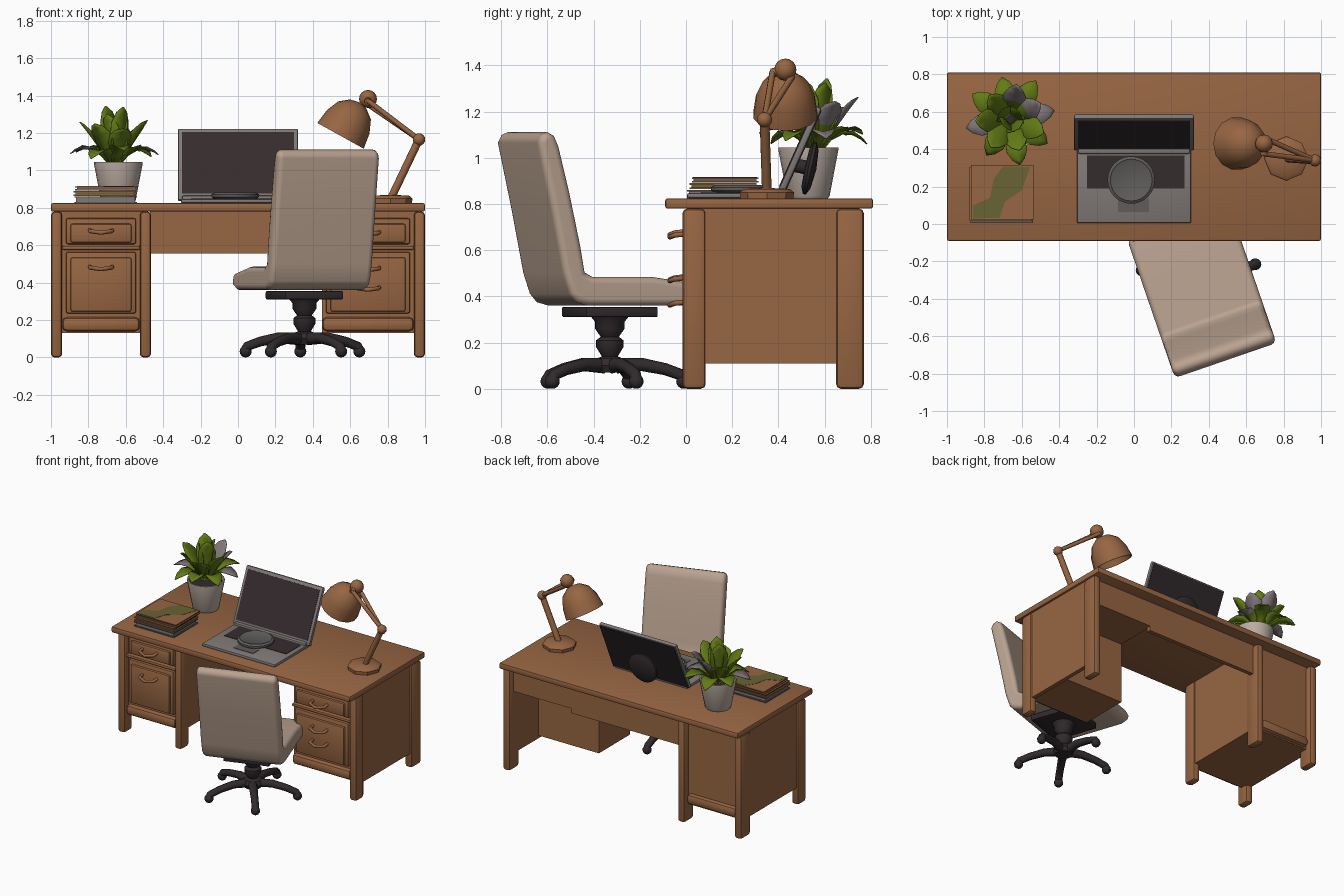
import bpy, bmesh, math
from math import sin, cos, pi, radians
from mathutils import Matrix, Vector

if "Cube" in bpy.data.objects:
    bpy.data.objects.remove(bpy.data.objects["Cube"])


def material(name, rgb):
    m = bpy.data.materials.new(name)
    m.use_nodes = True
    m.diffuse_color = (*rgb, 1)
    m.node_tree.nodes["Principled BSDF"].inputs["Base Color"].default_value = (*rgb, 1)
    return m


WOOD = material("wood", (.31, .132, .055))
BEIGE = material("beige_leather", (.49, .365, .28))
BLACK = material("black_plastic", (.030, .023, .026))
GLASS = material("dark_screen", (.036, .025, .027))
GREY = material("grey_metal", (.215, .192, .183))
DARK = material("dark_grey", (.115, .107, .105))
GREEN = material("leaf_green", (.125, .20, .008))
PALE = material("pale_leaf", (.23, .19, .195))
POT = material("clay_white", (.50, .415, .36))
OLIVE = material("olive_print", (.14, .125, .035))


def finish(name, bm, mat, matrix=None, angle=40):
    bmesh.ops.recalc_face_normals(bm, faces=bm.faces)
    me = bpy.data.meshes.new(name)
    bm.to_mesh(me)
    bm.free()
    ob = bpy.data.objects.new(name, me)
    bpy.context.scene.collection.objects.link(ob)
    me.materials.append(mat)
    if matrix:
        ob.matrix_world = matrix
    for p in me.polygons:
        p.use_smooth = True
    me.set_sharp_from_angle(angle=radians(angle))
    return ob


def box(name, x, y, z, mat, bevel=0, matrix=None):
    """Box between (min, max) pairs on each axis."""
    bm = bmesh.new()
    bmesh.ops.create_cube(bm, size=1)
    for v in bm.verts:
        v.co = [(a + b) / 2 + c * (b - a) for (a, b), c in zip((x, y, z), v.co)]
    if bevel:
        bmesh.ops.bevel(bm, geom=bm.edges[:], offset=bevel, segments=2,
                        profile=.5, affect='EDGES')
    return finish(name, bm, mat, matrix)


def lathe(name, profile, mat, matrix=None, sides=16):
    """Revolve (radius, height) points around z."""
    bm = bmesh.new()
    vs = [bm.verts.new((r, 0, z)) for r, z in profile]
    es = [bm.edges.new(p) for p in zip(vs, vs[1:])]
    bmesh.ops.spin(bm, geom=vs + es, axis=(0, 0, 1), cent=(0, 0, 0),
                   steps=sides, angle=2 * pi)
    bmesh.ops.remove_doubles(bm, verts=bm.verts, dist=.0005)
    return finish(name, bm, mat, matrix)


def prism(name, outline, lo, hi, mat, matrix=None, bevel=0):
    """Extrude an outline along local z."""
    bm = bmesh.new()
    f = bm.faces.new([bm.verts.new((a, b, lo)) for a, b in outline])
    ext = bmesh.ops.extrude_face_region(bm, geom=[f])["geom"]
    caps = [f] + [g for g in ext if isinstance(g, bmesh.types.BMFace)]
    bmesh.ops.translate(bm, verts=[v for v in ext if isinstance(v, bmesh.types.BMVert)],
                        vec=(0, 0, hi - lo))
    if bevel:
        rim = list({e for c in caps for e in c.edges})
        bmesh.ops.bevel(bm, geom=rim, offset=bevel, segments=3, profile=.5, affect='EDGES')
    return finish(name, bm, mat, matrix, 50)


def tube(name, points, radius, mat, radii=None):
    cu = bpy.data.curves.new(name, 'CURVE')
    cu.dimensions = '3D'
    cu.bevel_depth, cu.bevel_resolution, cu.use_fill_caps = radius, 2, True
    sp = cu.splines.new('POLY')
    sp.points.add(len(points) - 1)
    for i, p in enumerate(points):
        sp.points[i].co = (*p, 1)
        sp.points[i].radius = radii[i] if radii else 1
    sp.use_smooth = True
    cu.materials.append(mat)
    ob = bpy.data.objects.new(name, cu)
    bpy.context.scene.collection.objects.link(ob)


def ball(name, loc, r, mat):
    bm = bmesh.new()
    bmesh.ops.create_uvsphere(bm, u_segments=12, v_segments=8, radius=r)
    finish(name, bm, mat, Matrix.Translation(loc))


# Desk top, legs and back apron
box("desk_top", (-1, 1), (-.09, .81), (.78, .825), WOOD, .01)
for side, x0 in (("left_outer", .94), ("right_outer", -1), ("right_inner", -.525)):
    box(side + "_front_leg", (x0, x0 + .06), (-.015, .085), (0, .78), WOOD, .02)
    box(side + "_back_leg", (x0, x0 + .06), (.65, .77), (0, .78), WOOD, .02)
box("apron", (-.47, .46), (.69, .72), (.555, .78), WOOD)

# Pedestals: one closed, one with a short lower drawer box
box("right_pedestal", (-.985, -.48), (.03, .72), (.13, .78), WOOD)
box("left_side_panel", (.955, .985), (.06, .67), (.11, .78), WOOD)
box("left_upper_drawer", (.45, .955), (.03, .72), (.59, .78), WOOD)
box("left_lower_drawer", (.45, .955), (.03, .40), (.13, .59), WOOD)
for side, x0, x1 in (("right", -.94, -.525), ("left", .45, .94)):
    box(side + "_front_rail", (x0, x1), (-.005, .06), (.14, .215), WOOD, .025)
    box(side + "_middle_rail", (x0, x1), (.0, .05), (.575, .597), WOOD, .008)
    for part, z0, z1 in (("upper", .605, .745), ("lower", .235, .565)):
        box(f"{side}_{part}_front", (x0 + .02, x1 - .02), (.005, .05), (z0, z1), WOOD, .012)
        box(f"{side}_{part}_panel", (x0 + .045, x1 - .045), (-.012, .02),
            (z0 + .01, z1 - .03), WOOD, .01)
    cx = (x0 + x1) / 2
    for z in (.675, .48) if side == "right" else (.665, .475, .37):
        tube(side + "_handle", [(cx - .06, 0, z + .006), (cx - .058, -.05, z),
                                (cx, -.07, z - .008), (cx + .058, -.05, z),
                                (cx + .06, 0, z + .006)], .011, WOOD)
box("right_back_rail", (-.94, -.525), (.69, .75), (.14, .215), WOOD, .025)

# Swivel chair
CHAIR = Matrix.Translation((.355, -.33, 0)) @ Matrix.Rotation(radians(19), 4, 'Z')
seat_profile = [(.35, .38), (.36, .41), (.34, .45), (.1, .485), (-.17, .485), (-.205, .505),
                (-.225, .62), (-.275, .85), (-.325, 1.05), (-.345, 1.095), (-.375, 1.112),
                (-.405, 1.10), (-.422, 1.065), (-.36, .78), (-.305, .5), (-.275, .41),
                (-.245, .375), (-.19, .36), (.1, .36), (.3, .36)]
# local axes of the profile: depth, height, then width
TURN = Matrix(((0, 0, 1, 0), (1, 0, 0, 0), (0, 1, 0, 0), (0, 0, 0, 1)))
seat = prism("chair_seat_and_back", seat_profile, -.29, .285, BEIGE, CHAIR @ TURN, .03)
seat.modifiers.new("even_shading", 'WEIGHTED_NORMAL').keep_sharp = True
box("seat_plate", (-.165, .165), (-.165, .165), (.31, .355), BLACK, .008, CHAIR)
lathe("chair_column", [(0, .07), (.06, .07), (.075, .10), (.06, .13), (.035, .14), (.06, .18),
                       (.06, .21), (.04, .225), (.065, .26), (.065, .29), (.09, .32),
                       (0, .32)], BLACK, CHAIR, 12)
for i in range(5):
    a = radians(21 + 72 * i)
    d = Vector((cos(a), sin(a), 0))
    c = Vector((.35, -.33, 0))
    tube("chair_foot", [c + d * r + Vector((0, 0, z)) for r, z in
                        ((.03, .10), (.14, .105), (.24, .085), (.31, .06), (.325, .035))],
         .026, BLACK, (1.3, 1.1, 1, 1, 1))
    ball("caster", c + d * .32 + Vector((0, 0, .032)), .032, BLACK)

# Laptop
box("laptop_base", (-.305, .305), (.005, .42), (.825, .848), GREY, .008)
box("keyboard", (-.25, .27), (.19, .365), (.846, .851), GLASS)
box("touchpad", (-.085, .08), (.065, .135), (.846, .851), DARK)
LID = Matrix.Translation((0, .405, .838)) @ Matrix.Rotation(radians(-24), 4, 'X')
box("laptop_lid", (-.322, .322), (-.015, .015), (0, .418), GREY, .01, LID)
box("laptop_screen", (-.3, .3), (-.018, -.012), (.035, .393), GLASS, 0, LID)
box("lid_back", (-.312, .312), (.012, .018), (.01, .408), BLACK, 0, LID)
box("laptop_hinge", (-.3, .3), (.375, .41), (.835, .865), GREY, .01)
lathe("keyboard_disc", [(0, 0), (.11, 0), (.127, .012), (.127, .026), (.112, .036),
                        (.105, .032), (0, .032)], DARK,
      Matrix.Translation((-.015, .235, .846)), 24)
lathe("lid_disc", [(0, -.07), (.03, -.07), (.03, -.02), (.085, -.018), (.115, -.005),
                   (.115, .008), (.085, .022), (0, .03)], BLACK,
      Matrix.Translation((-.015, .535, .955)) @ Matrix.Rotation(radians(-102), 4, 'X'), 24)

# Desk lamp
lathe("lamp_base", [(0, 0), (.115, 0), (.118, .025), (.10, .04), (0, .045)], WOOD,
      Matrix.Translation((.815, .35, .825)), 8)
elbow, head = Vector((.968, .34, 1.165)), Vector((.695, .43, 1.382))
tube("lamp_lower_arm", [(.82, .35, .855), elbow], .021, WOOD)
ball("lamp_elbow", elbow, .033, WOOD)
for dy, dz in ((-.055, -.01), (.03, -.03)):
    tube("lamp_upper_arm", [elbow, head + Vector((0, dy, dz))], .014, WOOD)
tube("lamp_head_pin", [head + Vector((0, -.06, -.015)), head], .02, WOOD)
ball("lamp_head_joint", head, .048, WOOD)
lathe("lamp_shade", [(0, .205), (.05, .195), (.10, .155), (.13, .085), (.142, 0), (.134, 0),
                     (.12, .08), (.09, .14), (0, .18)], WOOD,
      Matrix.Translation((.548, .43, 1.185)) @ Matrix.Rotation(radians(29), 4, 'Y'), 14)

# Potted plant
PLANT = Vector((-.64, .53, 0))
lathe("plant_pot", [(0, .825), (.085, .825), (.092, .835), (.13, 1.035), (.13, 1.045),
                    (.12, 1.045), (.115, 1.02), (0, 1.02)], POT, Matrix.Translation(PLANT), 20)
lathe("soil", [(.117, 1.02), (.11, 1.03), (0, 1.03)], BLACK, Matrix.Translation(PLANT), 12)


def leaf(azimuth, reach, top, bend, width, pale):
    """Folded pointed blade along a bent path; pale leaves have a lighter tip."""
    bm = bmesh.new()
    start, mid, tip = Vector((.02, 1.02)), Vector((reach * .5, bend)), Vector((reach, top))
    rows = []
    for t, w in ((0, .3), (.25, .6), (.5, .95), (.72, 1), (.9, .6), (1, .05)):
        p = start * (1 - t) ** 2 + mid * 2 * t * (1 - t) + tip * t * t
        h = width * w / 2
        rows.append([bm.verts.new((p.x - (.15 * h if s else 0), s * h, p.y + (.25 * h if s else 0)))
                     for s in (-1, 0, 1)])
    for i, (a, b) in enumerate(zip(rows, rows[1:])):
        for j in (0, 1):
            f = bm.faces.new((a[j], b[j], b[j + 1], a[j + 1]))
            f.material_index = int(pale and i > 1)
    ob = finish("leaf", bm, GREEN,
                Matrix.Translation(PLANT + Vector((-.02, .03, 0))) @ Matrix.Rotation(azimuth, 4, 'Z'))
    ob.data.materials.append(PALE)
    mod = ob.modifiers.new("thickness", 'SOLIDIFY')
    mod.thickness = .004


# rings of leaves: count, reach, tip height, bend height, width, turn, pale ones
for count, reach, top, bend, width, turn, pale in (
        (8, .24, 1.085, 1.17, .11, .2, (0, 4)),
        (7, .18, 1.245, 1.15, .12, .5, (0, 1)),
        (4, .06, 1.325, 1.15, .125, .75, ())):
    for i in range(count):
        wobble = .025 * sin(i * 2.3)
        leaf(turn + i * 2 * pi / count, reach + wobble * .4, top + wobble, bend, width, i in pale)

# Stack of books
for z, h, x, y, page, cover in ((.825, .036, -.875, .005, GREY, DARK),
                                (.864, .026, -.88, .015, OLIVE, WOOD),
                                (.893, .022, -.872, .025, DARK, WOOD)):
    w, d = .335, .29
    box("book_pages", (x + .01, x + w - .01), (y + .008, y + d - .01), (z + .002, z + h - .002), page)
    box("book_lower_cover", (x, x + w), (y, y + d), (z, z + .007), cover)
    box("book_upper_cover", (x, x + w), (y, y + d), (z + h - .007, z + h), cover)
prism("cover_print", [(-.86, .03), (-.72, .032), (-.69, .12), (-.6, .18), (-.555, .305),
                      (-.7, .308), (-.75, .24), (-.77, .14), (-.86, .1)], .914, .917, OLIVE)
